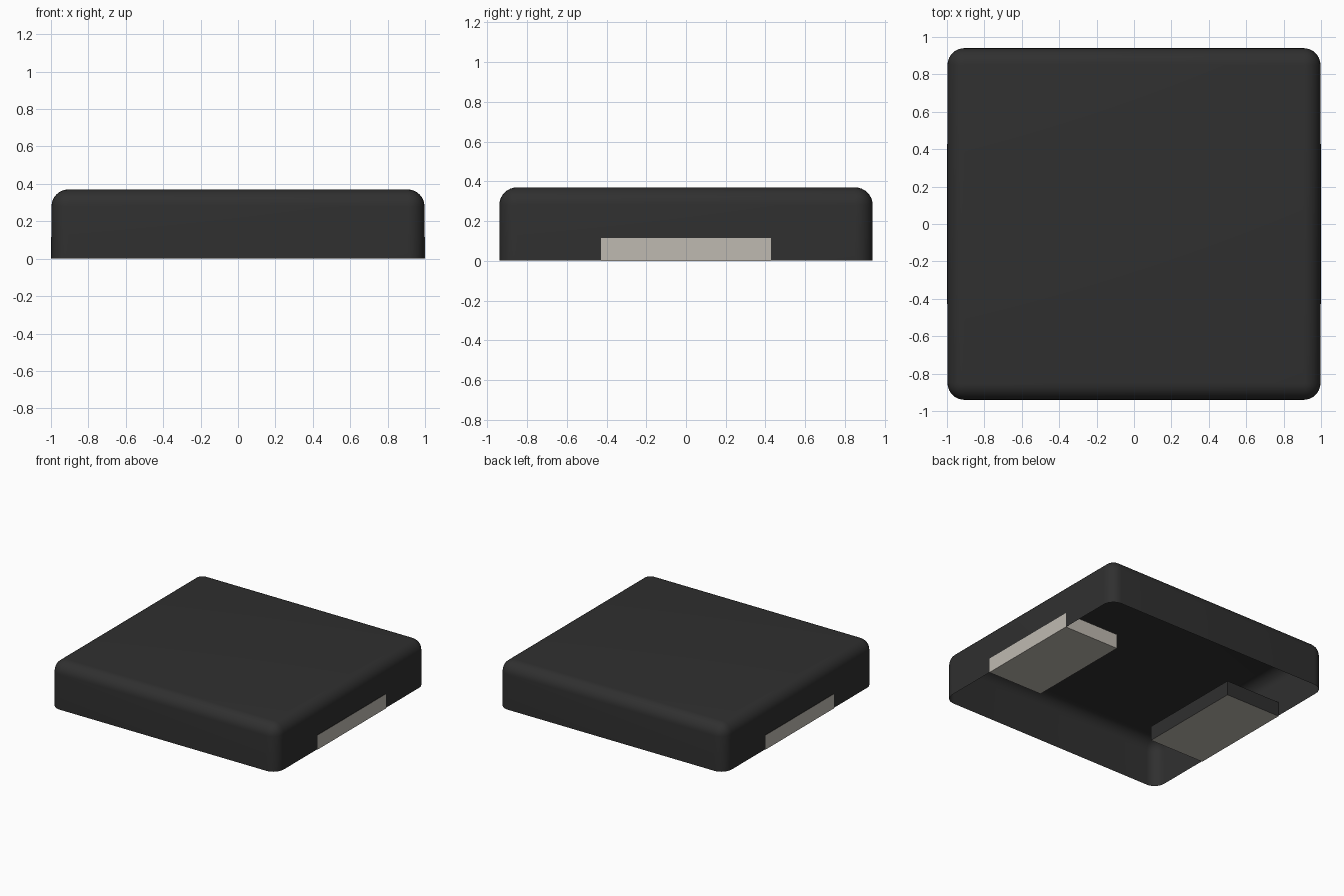
import bpy, bmesh

if "Cube" in bpy.data.objects:
    bpy.data.objects.remove(bpy.data.objects["Cube"], do_unlink=True)


def material(name, rgb, rough):
    m = bpy.data.materials.new(name)
    m.use_nodes = True
    m.diffuse_color = (*rgb, 1)
    bsdf = next(n for n in m.node_tree.nodes if n.type == 'BSDF_PRINCIPLED')
    bsdf.inputs["Base Color"].default_value = (*rgb, 1)
    bsdf.inputs["Roughness"].default_value = rough
    return m


BLACK = material("black plastic", (0.029, 0.029, 0.029), 0.6)
METAL = material("pale metal", (0.52, 0.49, 0.44), 0.5)


def box(bm, lo, hi):
    """Add an axis-aligned box between two corners."""
    for v in bmesh.ops.create_cube(bm, size=1)["verts"]:
        for i in range(3):
            v.co[i] = lo[i] if v.co[i] < 0 else hi[i]


def finish(bm, name, mats):
    mesh = bpy.data.meshes.new(name)
    bm.to_mesh(mesh)
    bm.free()
    ob = bpy.data.objects.new(name, mesh)
    bpy.context.collection.objects.link(ob)
    for m in mats:
        mesh.materials.append(m)
    return ob


# Rounded casing, a single skin open underneath
bm = bmesh.new()
box(bm, (-0.997, -0.94, 0.002), (0.997, 0.94, 0.37))
edges = [e for e in bm.edges if max(v.co.z for v in e.verts) > 0.2]
bmesh.ops.bevel(bm, geom=edges, offset=0.09, offset_type='OFFSET',
                segments=8, profile=0.5, affect='EDGES')
bm.normal_update()
bottom = [f for f in bm.faces if f.normal.z < -0.9]
bmesh.ops.delete(bm, geom=bottom, context='FACES')
casing = finish(bm, "casing", [BLACK])

bpy.ops.object.select_all(action='DESELECT')
casing.select_set(True)
bpy.context.view_layer.objects.active = casing
bpy.ops.object.shade_smooth_by_angle()

# Terminal blocks: metal on the outer end and underside, black on inner faces
for side, name in ((1, "left_terminal"), (-1, "right_terminal")):
    bm = bmesh.new()
    x0, x1 = sorted((side * 0.52, side * 1.0))
    box(bm, (x0, -0.428, 0.0), (x1, 0.428, 0.115))
    bm.normal_update()
    for f in bm.faces:
        n = f.normal
        inner_end = n.x * side < -0.5
        dark_flank = side < 0 and abs(n.y) > 0.5
        f.material_index = 1 if inner_end or dark_flank or n.z > 0.5 else 0
    finish(bm, name, [METAL, BLACK])
